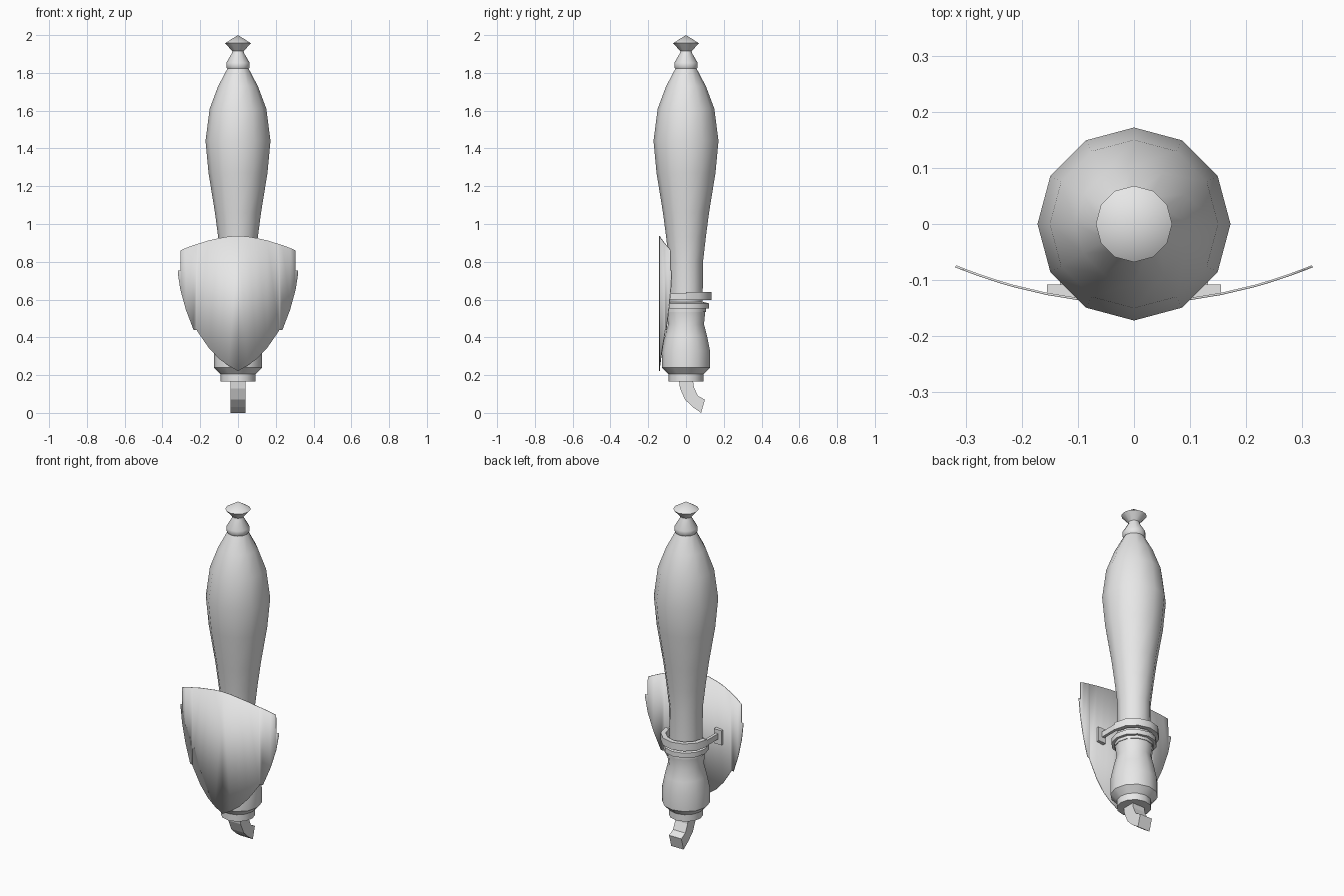
import bpy, bmesh, math
from mathutils import Vector

if "Cube" in bpy.data.objects:
    bpy.data.objects.remove(bpy.data.objects["Cube"])

grey = bpy.data.materials.new("plain grey")
grey.use_nodes = True
grey.diffuse_color = (0.8, 0.8, 0.8, 1)
grey.node_tree.nodes["Principled BSDF"].inputs["Base Color"].default_value = (0.8, 0.8, 0.8, 1)


def finish(name, bm, smooth=None, mirror=False, thickness=0):
    bmesh.ops.recalc_face_normals(bm, faces=bm.faces)
    mesh = bpy.data.meshes.new(name)
    bm.to_mesh(mesh)
    bm.free()
    mesh.materials.append(grey)
    obj = bpy.data.objects.new(name, mesh)
    bpy.context.collection.objects.link(obj)
    if mirror:
        obj.modifiers.new("mirror", 'MIRROR')
    if thickness:
        solid = obj.modifiers.new("thickness", 'SOLIDIFY')
        solid.thickness = thickness
        solid.offset = 0
    if smooth:
        bpy.ops.object.select_all(action='DESELECT')
        obj.select_set(True)
        bpy.context.view_layer.objects.active = obj
        bpy.ops.object.shade_smooth_by_angle(angle=math.radians(smooth))
    return obj


def lathe(name, profile, sides=12):
    bm = bmesh.new()
    verts = [bm.verts.new((r, 0, z)) for r, z in profile]
    edges = [bm.edges.new(pair) for pair in zip(verts, verts[1:])]
    bmesh.ops.spin(bm, geom=verts + edges, cent=(0, 0, 0), axis=(0, 0, 1),
                   angle=math.tau, steps=sides)
    bmesh.ops.remove_doubles(bm, verts=bm.verts, dist=0.0005)
    return finish(name, bm, smooth=35)


def prism(name, outline, low, high, along_x=False, **options):
    """Extrude a flat outline along z, or along x for a (y, z) outline."""
    bm = bmesh.new()
    place = (lambda a, b: (low, a, b)) if along_x else (lambda a, b: (a, b, low))
    face = bm.faces.new([bm.verts.new(place(a, b)) for a, b in outline])
    moved = bmesh.ops.extrude_face_region(bm, geom=[face])["geom"]
    step = Vector((high - low, 0, 0) if along_x else (0, 0, high - low))
    bmesh.ops.translate(bm, vec=step,
                        verts=[v for v in moved if isinstance(v, bmesh.types.BMVert)])
    return finish(name, bm, **options)


# Turned handle, bottom to top
lathe("lower_collar", [(0, .165), (.092, .165), (.092, .206), (0, .206)])
lathe("base_bulb", [(0, .205), (.092, .205), (.127, .24), (.127, .33), (.112, .405),
                    (.095, .47), (.102, .535), (0, .535)])
lathe("neck_ring", [(0, .535), (.106, .535), (.106, .552), (.122, .552),
                    (.122, .58), (.09, .588), (0, .588)])
lathe("grip", [(0, .585), (.088, .585), (.09, .8), (.105, .93), (.122, 1.06),
               (.156, 1.27), (.172, 1.44), (.15, 1.61), (.105, 1.73),
               (.055, 1.825), (0, 1.825)])
lathe("finial", [(0, 1.82), (.055, 1.82), (.062, 1.83), (.062, 1.853), (.032, 1.905),
                 (.03, 1.915), (.068, 1.957), (0, 2.0)])

# Hooked square stem under the collar
prism("bottom_hook", [(-.037, .17), (-.032, .13), (-.005, .07), (.037, .03), (.08, 0),
                      (.1, .07), (.063, .09), (.042, .135), (.037, .17)],
      -.04, .04, along_x=True)

# Clip: half band behind the handle, side arms and mounting pads
angles = [math.pi * i / 6 for i in range(7)]
band = [(.135 * math.cos(a), .135 * math.sin(a)) for a in angles]
band += [(.108 * math.cos(a), .108 * math.sin(a)) for a in reversed(angles)]
prism("clip_band", band, .597, .64, smooth=35)
prism("clip_arms", [(.115, .005), (.132, .005), (.132, -.125), (.115, -.125)],
      .6, .632, mirror=True)
prism("clip_pads", [(.105, -.108), (.155, -.108), (.155, -.125), (.105, -.132)],
      .57, .655, mirror=True)

# Bowed shield: columns of (x, top, bottom), mirrored
columns = [(0, .937, .222), (.05, .934, .25), (.1, .925, .286), (.155, .913, .345),
           (.215, .894, .432), (.216, .894, .44), (.235, .888, .44), (.275, .873, .545),
           (.304, .86, .65), (.305, .755, .655), (.318, .755, .74)]
bm = bmesh.new()
rows = []
for x, top, bottom in columns:
    y = -.14 + .64 * x * x
    rows.append([bm.verts.new((x, y, z)) for z in (top, bottom)])
for (a, b), (c, d) in zip(rows, rows[1:]):
    bm.faces.new((a, b, d, c))
finish("shield_plate", bm, smooth=35, mirror=True, thickness=.004)
